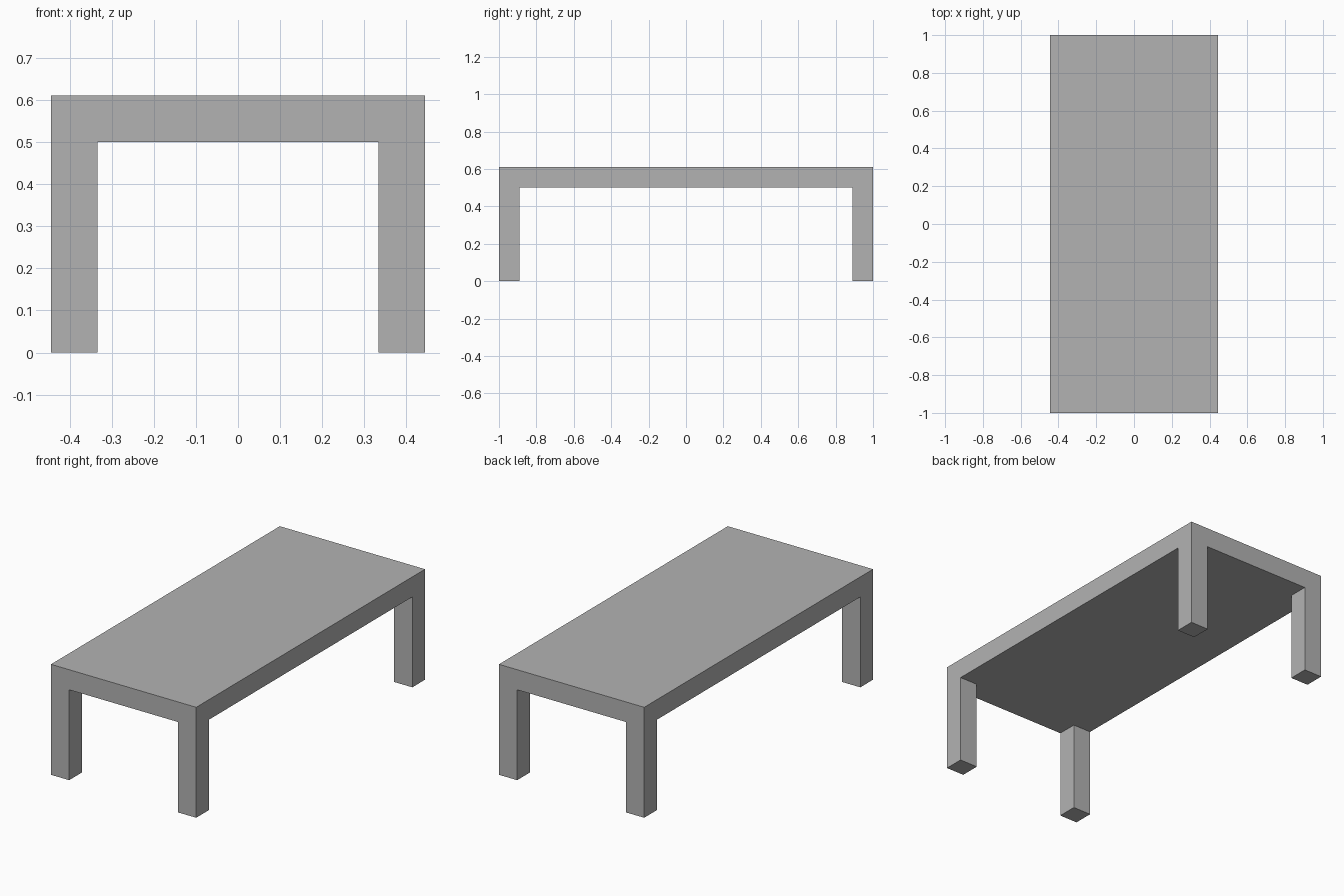
import bpy
import bmesh
from mathutils import Matrix, Vector

default = bpy.data.objects.get("Cube")
if default:
    bpy.data.objects.remove(default, do_unlink=True)

UNIT = 1 / 9                      # thickness of the top and of each leg
HALF_X, HALF_Y = 4 * UNIT, 1.0
LEG_HEIGHT = 0.5

# Plain grey finish
grey = bpy.data.materials.new("plain_grey")
grey.use_nodes = True
colour = (0.45, 0.45, 0.45, 1)
grey.diffuse_color = colour
grey.node_tree.nodes["Principled BSDF"].inputs["Base Color"].default_value = colour

# Table top slab
bm = bmesh.new()
bmesh.ops.create_cube(bm, size=1, matrix=(
    Matrix.Translation((0, 0, LEG_HEIGHT + UNIT / 2))
    @ Matrix.Diagonal((2 * HALF_X, 2 * HALF_Y, UNIT, 1))))

# Score the slab along the inner sides of the legs
for axis, half in ((Vector((1, 0, 0)), HALF_X), (Vector((0, 1, 0)), HALF_Y)):
    for side in (-1, 1):
        bmesh.ops.bisect_plane(bm, geom=bm.verts[:] + bm.edges[:] + bm.faces[:],
                               plane_co=axis * side * (half - UNIT), plane_no=axis)

# Pull the four corner squares of the underside down into legs
bm.normal_update()
corners = []
for face in bm.faces:
    centre = face.calc_center_median()
    if (face.normal.z < -0.9 and abs(centre.x) > HALF_X - UNIT
            and abs(centre.y) > HALF_Y - UNIT):
        corners.append(face)
for face in corners:
    foot = bmesh.ops.extrude_discrete_faces(bm, faces=[face])["faces"][0]
    bmesh.ops.translate(bm, verts=foot.verts, vec=(0, 0, -LEG_HEIGHT))

# Merge coplanar faces so that each side is one clean surface
bmesh.ops.remove_doubles(bm, verts=bm.verts, dist=0.0001)
bmesh.ops.dissolve_limit(bm, angle_limit=0.01, verts=bm.verts, edges=bm.edges)
bmesh.ops.recalc_face_normals(bm, faces=bm.faces)

mesh = bpy.data.meshes.new("table")
bm.to_mesh(mesh)
bm.free()
mesh.materials.append(grey)
table = bpy.data.objects.new("table", mesh)
bpy.context.collection.objects.link(table)
